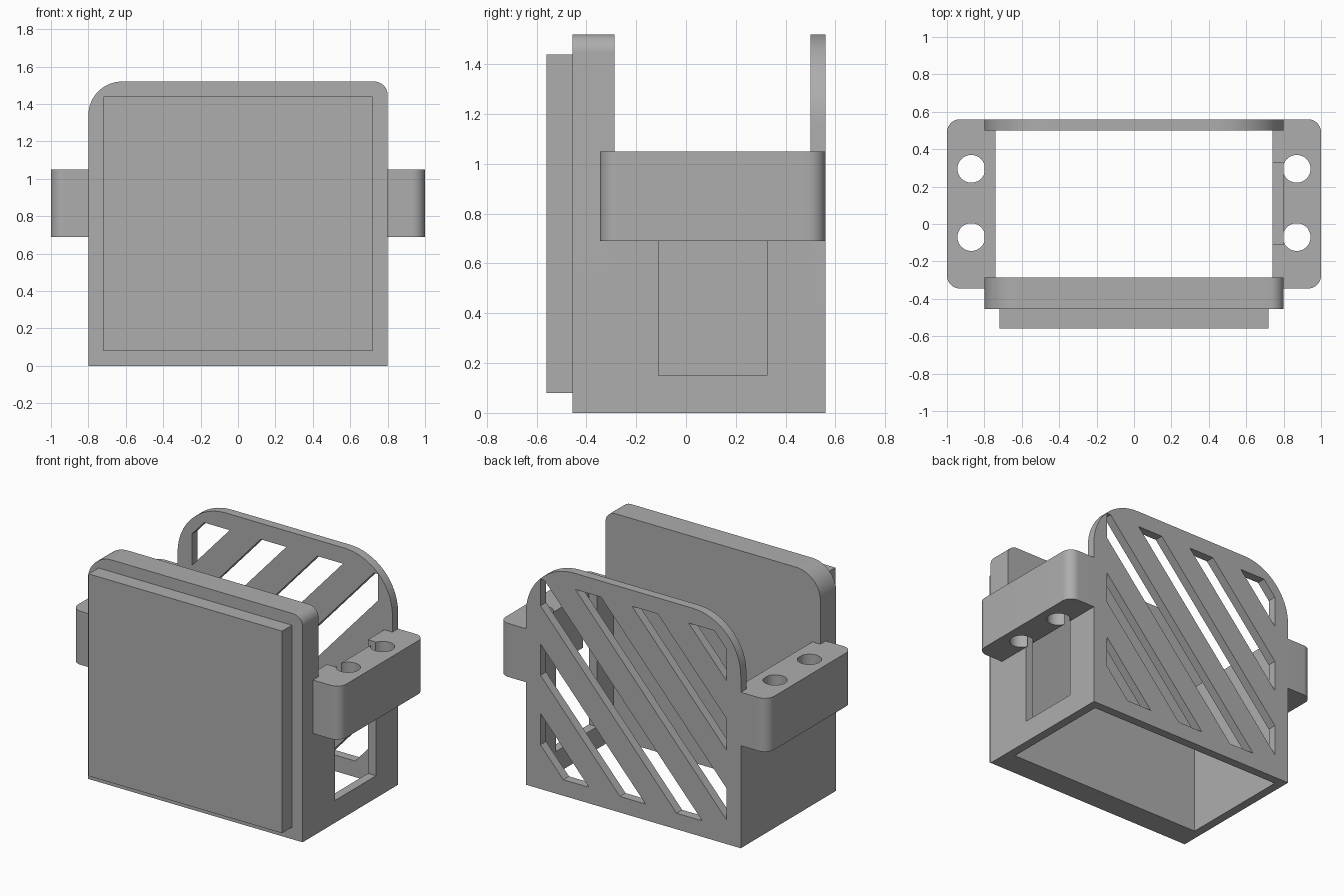
import bpy, bmesh, math
from mathutils import Vector, Matrix

if "Cube" in bpy.data.objects:
    bpy.data.objects.remove(bpy.data.objects["Cube"], do_unlink=True)

grey = bpy.data.materials.new("plain grey")
grey.use_nodes = True
COLOUR = (0.42, 0.42, 0.42, 1)
grey.diffuse_color = COLOUR
grey.node_tree.nodes["Principled BSDF"].inputs["Base Color"].default_value = COLOUR


def finish(name, bm):
    bmesh.ops.recalc_face_normals(bm, faces=bm.faces)
    mesh = bpy.data.meshes.new(name)
    bm.to_mesh(mesh)
    bm.free()
    mesh.materials.append(grey)
    obj = bpy.data.objects.new(name, mesh)
    bpy.context.collection.objects.link(obj)
    return obj


def rounded(x0, x1, y0, y1, radii):
    """Rectangle outline; radii run counter-clockwise from the low corner."""
    pts = []
    corners = [(x0, y0, 1, 1), (x1, y0, -1, 1), (x1, y1, -1, -1), (x0, y1, 1, -1)]
    for i, ((x, y, sx, sy), r) in enumerate(zip(corners, radii)):
        if r == 0:
            pts.append((x, y))
            continue
        for s in range(17):
            a = math.pi + (i + s / 16) * math.pi / 2
            pts.append((x + sx * r + r * math.cos(a), y + sy * r + r * math.sin(a)))
    return pts


def prism(name, outline, axis, lo, hi):
    """Extrude a flat outline along one axis."""
    place = {"x": lambda a, b, d: (d, a, b),
             "y": lambda a, b, d: (a, d, b),
             "z": lambda a, b, d: (a, b, d)}[axis]
    bm = bmesh.new()
    face = bm.faces.new([bm.verts.new(place(a, b, lo)) for a, b in outline])
    grown = bmesh.ops.extrude_face_region(bm, geom=[face])["geom"]
    verts = [v for v in grown if isinstance(v, bmesh.types.BMVert)]
    bmesh.ops.translate(bm, verts=verts, vec=Vector(place(0, 0, hi - lo)))
    return finish(name, bm)


def cut(obj, cutters):
    bpy.context.view_layer.objects.active = obj
    for c in cutters:
        mod = obj.modifiers.new("cut", "BOOLEAN")
        mod.operation = "DIFFERENCE"
        mod.solver = "EXACT"
        mod.object = c
        c.hide_render = True
        bpy.ops.object.modifier_apply(modifier=mod.name)
        bpy.data.objects.remove(c, do_unlink=True)


SQUARE = (0, 0, 0, 0)
W, H, EAR_Z0, EAR_Z1 = 0.8, 1.52, 0.69, 1.05
FRONT, INNER, BACK_IN, BACK = -0.455, -0.287, 0.5, 0.56
parts = []

# Thick front panel and the raised slab on it
parts.append(prism("front_panel", rounded(-W, W, 0, H, (0, 0, 0.072, 0.18)), "y", FRONT, INNER))
parts.append(prism("front_slab", rounded(-0.72, 0.72, 0.08, 1.44, SQUARE), "y", -BACK, FRONT))

# Thin back panel with slanted slots
back = prism("back_panel", rounded(-W, W, 0, H, (0, 0, 0.36, 0.36)), "y", BACK_IN, BACK)
SLOPE, PITCH, HALF = 1.11, 0.468, 0.106
slots = []
for n in range(6):
    middle = -0.365 + n * PITCH
    bm = bmesh.new()
    bmesh.ops.create_cube(bm, size=1, matrix=Matrix.Translation((0, 0.53, H / 2))
                          @ Matrix.Diagonal((1.384, 0.3, 1.304, 1)))
    for side in (-1, 1):
        geom = bm.verts[:] + bm.edges[:] + bm.faces[:]
        bmesh.ops.bisect_plane(bm, geom=geom, plane_co=(0, 0, middle + side * HALF),
                               plane_no=Vector((-SLOPE, 0, 1)) * side, clear_outer=True)
        bmesh.ops.holes_fill(bm, edges=[e for e in bm.edges if e.is_boundary])
    slots.append(finish("slot_cutter", bm))
cut(back, slots)
parts.append(back)

# Side walls: one plain, one with a tall notch
parts.append(prism("plain_side_wall", rounded(INNER, BACK_IN, 0, EAR_Z1, SQUARE), "x", -W, -0.74))
notched = [(INNER, 0), (BACK_IN, 0), (BACK_IN, EAR_Z1), (0.325, EAR_Z1),
           (0.325, 0.15), (-0.11, 0.15), (-0.11, EAR_Z1), (INNER, EAR_Z1)]
parts.append(prism("notched_side_wall", notched, "x", 0.74, W))

# Mounting ears with two bolt holes each
for name, s in (("left_ear", 1), ("right_ear", -1)):
    lo, hi = sorted((s * W, s * 1.0))
    r = 0.07
    radii = (0, r, r, 0) if s > 0 else (r, 0, 0, r)
    ear = prism(name, rounded(lo, hi, -0.345, BACK, radii), "z", EAR_Z0, EAR_Z1)
    holes = []
    for y in (-0.07, 0.295):
        circle = [(s * 0.87 + 0.074 * math.cos(a), y + 0.074 * math.sin(a))
                  for a in (math.tau * i / 48 for i in range(48))]
        holes.append(prism("hole_cutter", circle, "z", 0.5, 1.2))
    cut(ear, holes)
    parts.append(ear)

# Smooth the rounded corners, keep the edges sharp
bpy.ops.object.select_all(action="DESELECT")
for p in parts:
    p.select_set(True)
bpy.context.view_layer.objects.active = parts[0]
bpy.ops.object.shade_smooth_by_angle(angle=math.radians(30))
